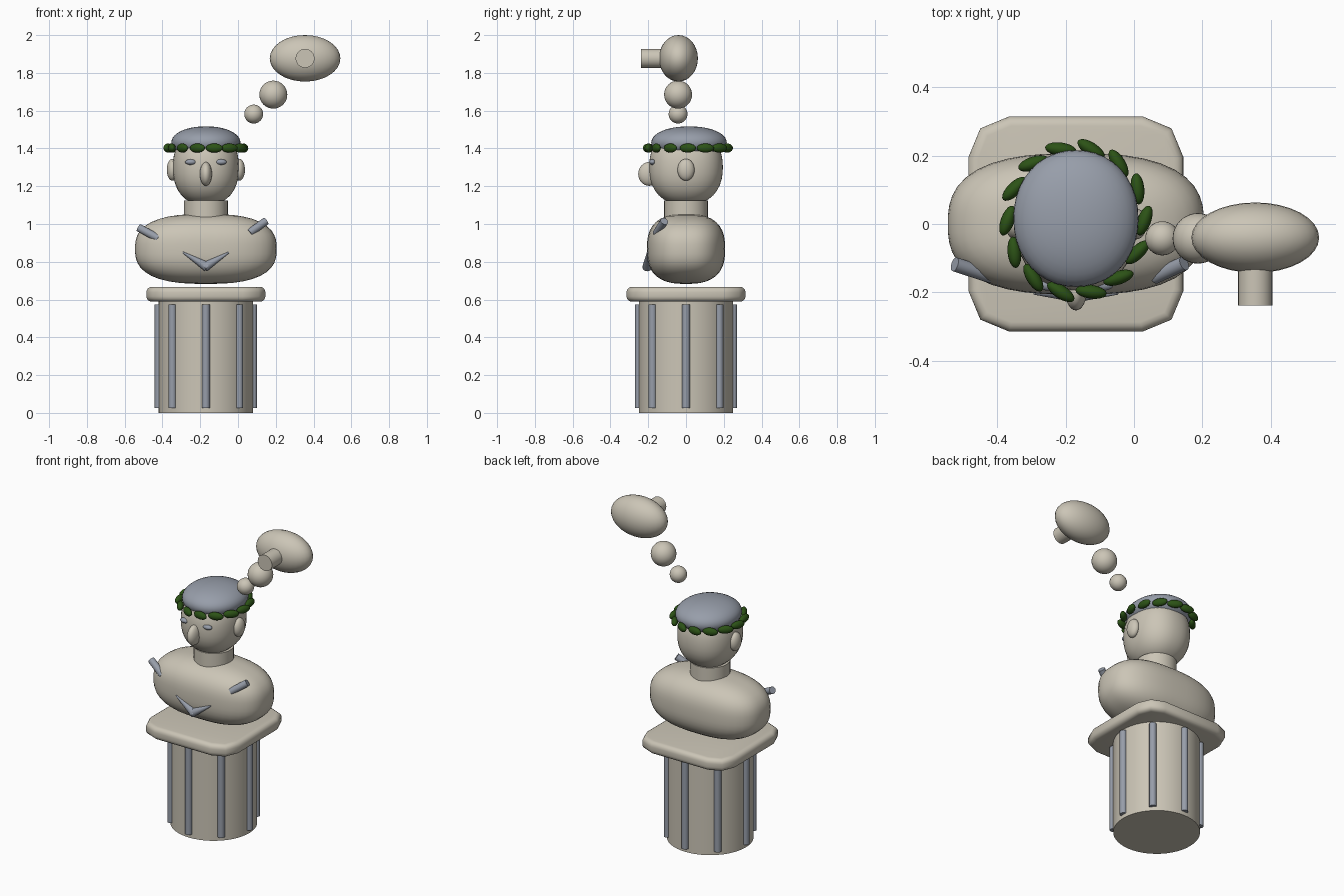
import bpy, bmesh, math
from mathutils import Vector, Matrix

cube = bpy.data.objects.get("Cube")
if cube:
    bpy.data.objects.remove(cube, do_unlink=True)


def material(name, rgb):
    m = bpy.data.materials.new(name)
    m.use_nodes = True
    m.diffuse_color = (*rgb, 1)
    m.node_tree.nodes["Principled BSDF"].inputs["Base Color"].default_value = (*rgb, 1)
    return m


STONE = material("warm stone", (0.60, 0.56, 0.47))
SLATE = material("blue grey", (0.31, 0.34, 0.40))
LEAF = material("dark leaf green", (0.025, 0.085, 0.008))
AXIS_X = -0.17  # centre line of the bust


def finish(name, bm, mat, angle=40):
    me = bpy.data.meshes.new(name)
    bmesh.ops.recalc_face_normals(bm, faces=bm.faces)
    bm.to_mesh(me)
    bm.free()
    me.materials.append(mat)
    me.shade_smooth()
    me.set_sharp_from_angle(angle=math.radians(angle))
    ob = bpy.data.objects.new(name, me)
    bpy.context.collection.objects.link(ob)
    return ob


def blob(name, centre, radii, mat, power=2.0, turn=0.0, seg=32):
    """Ellipsoid; a power above two makes it boxier."""
    bm = bmesh.new()
    bmesh.ops.create_uvsphere(bm, u_segments=seg, v_segments=seg // 2, radius=1)
    for v in bm.verts:
        v.co /= sum(abs(c) ** power for c in v.co) ** (1 / power)
    m = Matrix.Translation(centre) @ Matrix.Rotation(turn, 4, 'Z') @ Matrix.Diagonal((*radii, 1))
    bmesh.ops.transform(bm, matrix=m, verts=bm.verts)
    return finish(name, bm, mat, 60)


def rod(name, start, end, r1, r2, mat, seg=24):
    """Cylinder or cone between two points."""
    a, b = Vector(start), Vector(end)
    d = b - a
    m = Matrix.Translation((a + b) / 2) @ d.to_track_quat('Z', 'Y').to_matrix().to_4x4()
    bm = bmesh.new()
    bmesh.ops.create_cone(bm, cap_ends=True, segments=seg, radius1=r1, radius2=r2,
                          depth=d.length, matrix=m)
    return finish(name, bm, mat)


# Column with raised ribs
rod("column", (AXIS_X, 0, 0), (AXIS_X, 0, 0.6), 0.25, 0.25, STONE, 48)
for i in range(8):
    a = i * math.tau / 8
    x, y = AXIS_X + 0.25 * math.cos(a), 0.25 * math.sin(a)
    rod(f"column_rib_{i + 1}", (x, y, 0.025), (x, y, 0.575), 0.021, 0.021, SLATE, 16)

# Slab with cut corners and rounded rim
bm = bmesh.new()
bmesh.ops.create_cube(bm, size=1, matrix=Matrix.Translation((AXIS_X, 0, 0.628))
                      @ Matrix.Diagonal((0.63, 0.63, 0.078, 1)))
upright = [e for e in bm.edges if abs(e.verts[0].co.z - e.verts[1].co.z) > 0.01]
bmesh.ops.bevel(bm, geom=upright, offset=0.12, segments=2, profile=0.5, affect='EDGES')
rim = [e for e in bm.edges if abs(e.verts[0].co.z - e.verts[1].co.z) < 0.001]
bmesh.ops.bevel(bm, geom=rim, offset=0.028, segments=4, profile=0.5, affect='EDGES')
finish("slab", bm, STONE, 60)

# Torso, neck and head
blob("torso", (AXIS_X, 0, 0.868), (0.375, 0.207, 0.185), STONE, 2.65, seg=48)
rod("neck", (AXIS_X, 0, 0.98), (AXIS_X, 0, 1.125), 0.116, 0.116, STONE, 32)
blob("head", (AXIS_X, 0, 1.3), (0.175, 0.195, 0.2), STONE, 2.3, seg=40)
blob("hair", (AXIS_X, 0.016, 1.43), (0.183, 0.2, 0.087), SLATE, 2.1, seg=40)

# Face
blob("nose", (AXIS_X, -0.195, 1.265), (0.032, 0.058, 0.063), STONE)
for side, label in ((1, "left"), (-1, "right")):
    blob(f"{label}_ear", (AXIS_X + side * 0.177, 0, 1.287), (0.03, 0.045, 0.058), STONE)
    blob(f"{label}_eye", (AXIS_X + side * 0.08, -0.177, 1.328), (0.03, 0.018, 0.015), SLATE, seg=20)
    # Chest chevron arms
    rod(f"{label}_chevron", (AXIS_X - side * 0.008, -0.205, 0.772),
        (AXIS_X + side * 0.122, -0.203, 0.85), 0.026, 0.004, SLATE)

# Shoulder folds
rod("right_shoulder_fold", (-0.525, -0.118, 0.98), (-0.42, -0.152, 0.923), 0.021, 0.021, SLATE)
rod("left_shoulder_fold", (0.147, -0.115, 1.015), (0.06, -0.155, 0.952), 0.021, 0.021, SLATE)

# Leaf wreath
for i in range(14):
    a = i * math.tau / 14
    blob(f"wreath_leaf_{i + 1}",
         (AXIS_X + 0.2 * math.cos(a), 0.01 + 0.214 * math.sin(a), 1.402),
         (0.046, 0.02, 0.024), LEAF, turn=a + math.radians(70), seg=20)

# Thought bubbles
blob("small_bubble", (0.083, -0.042, 1.582), (0.05,) * 3, STONE)
blob("middle_bubble", (0.187, -0.042, 1.685), (0.074,) * 3, STONE)
blob("large_bubble", (0.355, -0.04, 1.877), (0.187, 0.103, 0.123), STONE)
rod("bubble_peg", (0.355, -0.04, 1.877), (0.355, -0.238, 1.877), 0.05, 0.05, STONE, 32)
